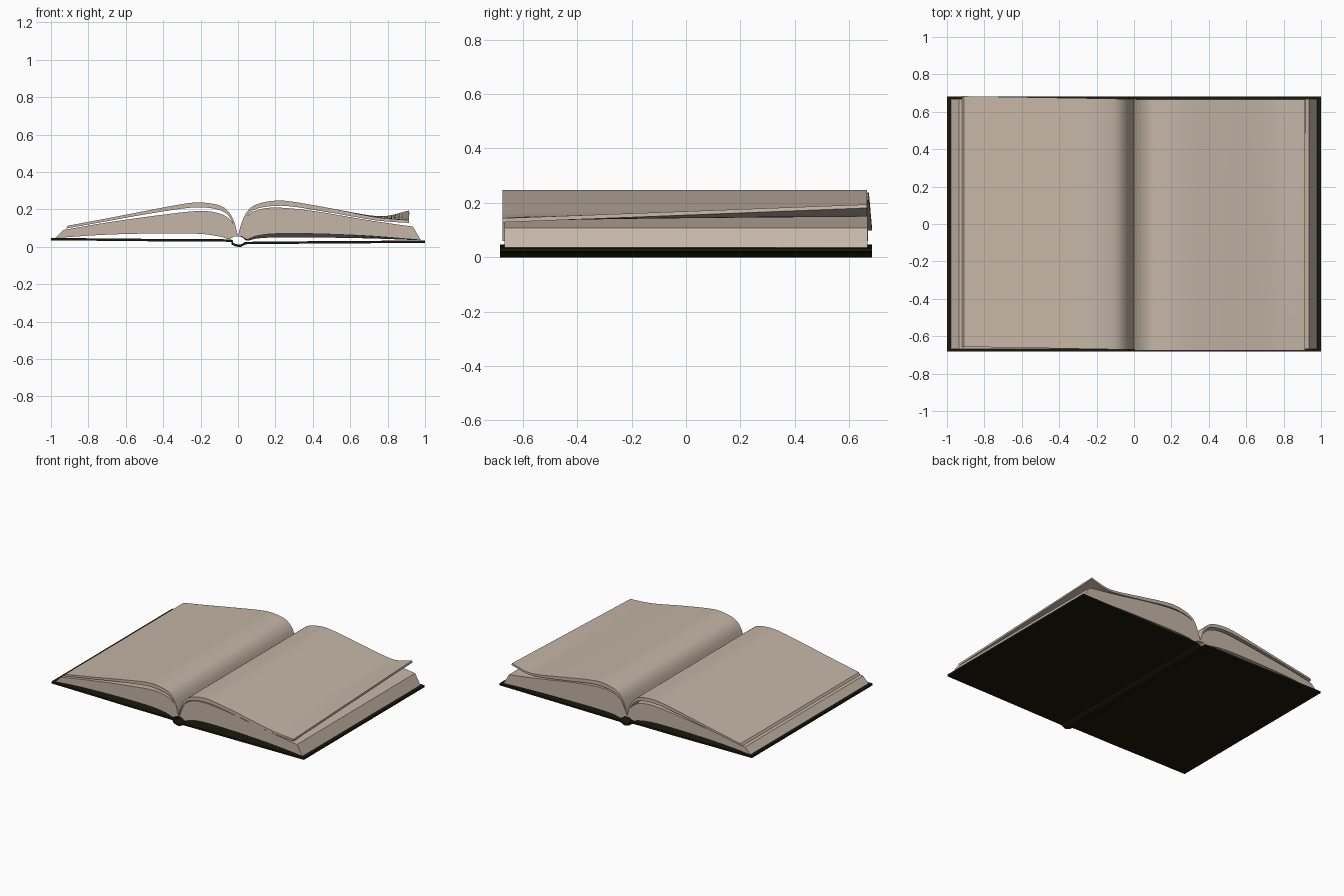
import bpy, bmesh
from mathutils import Vector

if "Cube" in bpy.data.objects:
    bpy.data.objects.remove(bpy.data.objects["Cube"])


def material(name, rgb):
    m = bpy.data.materials.new(name)
    m.diffuse_color = (*rgb, 1)
    m.use_nodes = True
    m.node_tree.nodes["Principled BSDF"].inputs["Base Color"].default_value = m.diffuse_color
    return m


PAPER = material("warm_paper", (0.56, 0.465, 0.385))
COVER = material("dark_olive_cover", (0.010, 0.009, 0.003))


def spline(pts, n):
    """Smooth curve z(x) through points, sampled densely along the list."""
    p = [Vector(q) for q in pts]
    p = [2 * p[0] - p[1]] + p + [2 * p[-1] - p[-2]]
    out = []
    segs = len(pts) - 1
    for k in range(n + 1):
        u = k / n * segs
        i = min(int(u), segs - 1)
        t = u - i
        a, b, c, d = p[i:i + 4]
        out.append(0.5 * (2 * b + (c - a) * t + (2 * a - 5 * b + 4 * c - d) * t * t
                          + (3 * b - a - 3 * c + d) * t ** 3))
    return out


def slab(name, mat, top, bottom, y0, y1, top_back=None, bottom_back=None,
         skew=0.0, rows=8, n=48):
    """Solid between a top and bottom curve, swept from front y0 to back y1."""
    curves = [spline(c, n) for c in (top, bottom, top_back or top, bottom_back or bottom)]
    front = curves[0] + curves[1][::-1]
    back = curves[2] + curves[3][::-1]
    bm = bmesh.new()
    rings = []
    for r in range(rows + 1):
        t = r / rows
        ring = []
        for f, b in zip(front, back):
            q = f.lerp(b, t)
            y = y0 + (y1 - y0) * t + skew * abs(q.x)
            ring.append(bm.verts.new((q.x, y, q.y)))
        rings.append(ring)
    m = len(front)
    for a, b in zip(rings, rings[1:]):
        for i in range(m):
            j = (i + 1) % m
            bm.faces.new((a[i], a[j], b[j], b[i]))
    for ring in (rings[0], rings[-1]):
        for i in range(n):
            bm.faces.new((ring[i], ring[i + 1], ring[m - 2 - i], ring[m - 1 - i]))
    bmesh.ops.remove_doubles(bm, verts=bm.verts, dist=1e-5)
    bmesh.ops.recalc_face_normals(bm, faces=bm.faces)
    me = bpy.data.meshes.new(name)
    bm.to_mesh(me)
    bm.free()
    me.materials.append(mat)
    ob = bpy.data.objects.new(name, me)
    bpy.context.collection.objects.link(ob)
    bpy.ops.object.select_all(action='DESELECT')
    ob.select_set(True)
    bpy.context.view_layer.objects.active = ob
    bpy.ops.object.shade_smooth_by_angle(angle=0.6)
    return ob


# Hard cover with a dipped spine
under = [(-1, .034), (-.7, .032), (-.4, .029), (-.06, .027), (-.035, .012), (-.01, .002),
         (.015, 0), (.04, .012), (.07, .014), (.4, .017), (.7, .019), (1, .021)]
slab("cover", COVER, [(x, z + .013) for x, z in under], under, -.683, .683, rows=2, n=66)

# Left page block
slab("left_page_block", PAPER,
     [(0, .063), (-.02, .112), (-.05, .152), (-.1, .178), (-.2, .192),
      (-.4, .172), (-.7, .130), (-.935, .090)],
     [(0, .055), (-.02, .055), (-.05, .042), (-.1, .055), (-.2, .069),
      (-.4, .072), (-.7, .065), (-.978, .047)],
     -.668, .668)

# Right page block, its underside sagging towards the back
slab("right_page_block", PAPER,
     [(0, .063), (.02, .115), (.05, .165), (.1, .195), (.2, .210),
      (.4, .192), (.7, .142), (.935, .108)],
     [(0, .055), (.02, .055), (.05, .040), (.1, .058), (.2, .070),
      (.4, .070), (.7, .058), (.978, .036)],
     -.668, .668,
     bottom_back=[(0, .055), (.02, .052), (.05, .033), (.1, .044), (.2, .050),
                  (.4, .050), (.7, .045), (.978, .035)])

# Loose leaves on the left, slightly skewed
slab("left_loose_leaves", PAPER,
     [(-.002, .066), (-.02, .132), (-.05, .187), (-.1, .222), (-.2, .237),
      (-.3, .228), (-.5, .191), (-.7, .152), (-.91, .113)],
     [(-.004, .060), (-.028, .128), (-.06, .175), (-.11, .200), (-.2, .211),
      (-.3, .204), (-.5, .173), (-.7, .137), (-.92, .098)],
     -.672, .668, skew=.017)

# Loose leaves on the right, back corner curling up
head_top = [(.002, .066), (.02, .130), (.05, .190), (.1, .227), (.2, .247), (.3, .240), (.5, .205)]
head_low = [(.004, .060), (.026, .124), (.06, .178), (.11, .206), (.2, .219), (.3, .214), (.5, .182)]
slab("right_loose_leaves", PAPER,
     head_top + [(.7, .165), (.8, .151), (.913, .143)],
     head_low + [(.7, .147), (.8, .135), (.913, .128)],
     -.675, .665,
     top_back=head_top + [(.7, .169), (.8, .166), (.913, .194)],
     bottom_back=head_low + [(.7, .153), (.8, .152), (.916, .181)])
